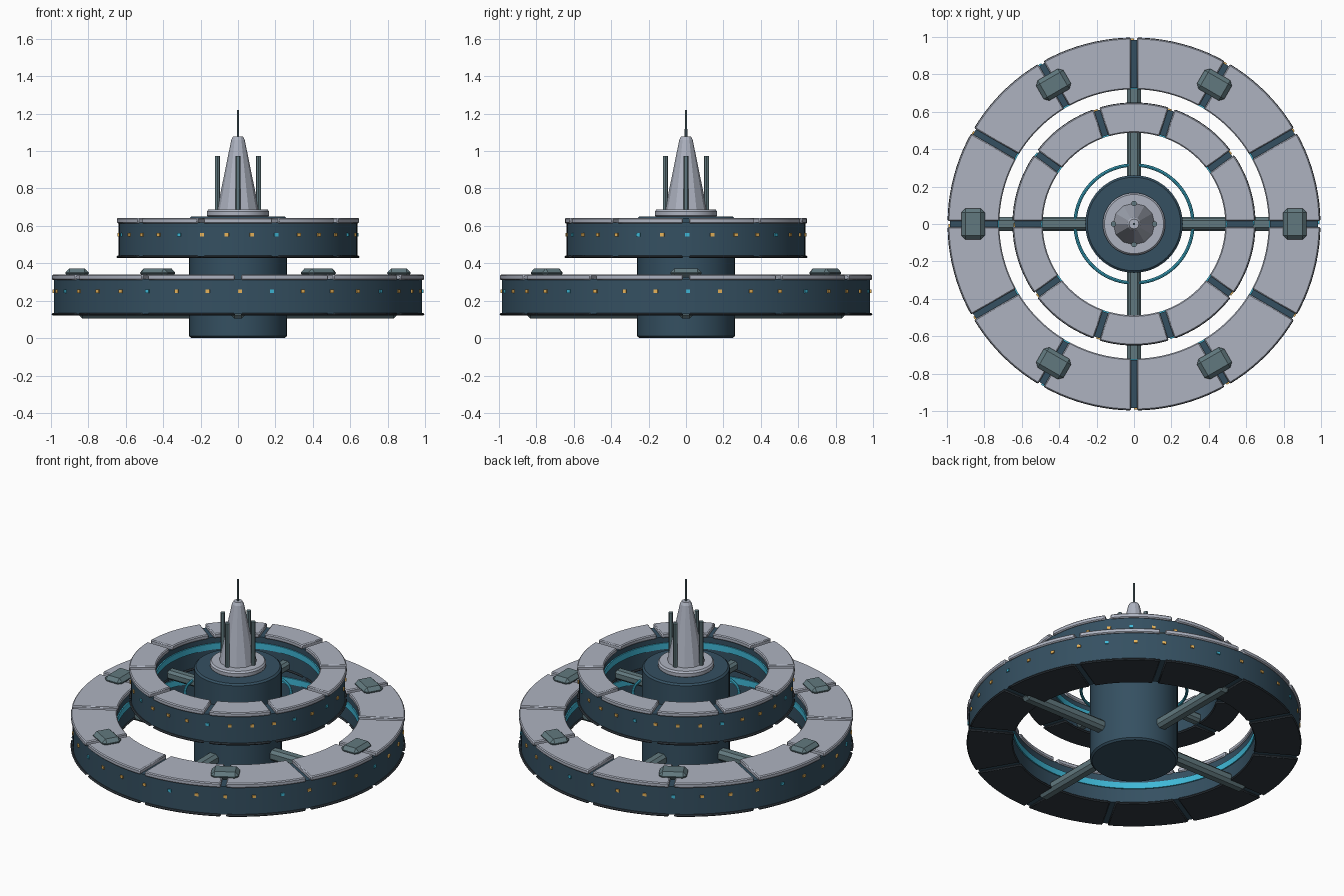
import bpy, bmesh, math
from mathutils import Matrix, Vector

if "Cube" in bpy.data.objects:
    bpy.data.objects.remove(bpy.data.objects["Cube"])


def material(name, r, g, b):
    m = bpy.data.materials.new(name)
    m.diffuse_color = (r, g, b, 1)
    m.use_nodes = True
    m.node_tree.nodes["Principled BSDF"].inputs["Base Color"].default_value = m.diffuse_color
    return m


HULL = material("hull_blue", .035, .08, .12)
PLATE = material("plate_grey", .42, .45, .53)
UNDER = material("under_dark", .03, .04, .05)
FRAME = material("frame_teal", .12, .19, .21)
GLOW = material("glow_cyan", .05, .48, .68)
AMBER = material("lamp_amber", .8, .45, .1)


def finish(name, bm, mat, bevel=0, smooth=True):
    bmesh.ops.recalc_face_normals(bm, faces=bm.faces)
    me = bpy.data.meshes.new(name)
    bm.to_mesh(me)
    bm.free()
    me.materials.append(mat)
    ob = bpy.data.objects.new(name, me)
    bpy.context.collection.objects.link(ob)
    if bevel:
        mod = ob.modifiers.new("bevel", 'BEVEL')
        mod.width = bevel
        mod.segments = 1
        mod.limit_method = 'ANGLE'
        mod.angle_limit = math.radians(40)
    if smooth:
        bpy.ops.object.select_all(action='DESELECT')
        ob.select_set(True)
        bpy.context.view_layer.objects.active = ob
        bpy.ops.object.shade_smooth_by_angle(angle=math.radians(30))
    return ob


def lathe(name, profile, mat, n=96, closed=False, smooth=True):
    """Revolve (r, z) points; closed=True makes a ring, else a capped solid."""
    bm = bmesh.new()
    rows = [[bm.verts.new((r * math.cos(2 * math.pi * k / n), r * math.sin(2 * math.pi * k / n), z))
             for k in range(n)] for r, z in profile]
    pairs = list(zip(rows, rows[1:])) + ([(rows[-1], rows[0])] if closed else [])
    for a, b in pairs:
        for k in range(n):
            j = (k + 1) % n
            bm.faces.new((a[k], a[j], b[j], b[k]))
    if not closed:
        bm.faces.new(rows[0])
        bm.faces.new(rows[-1])
    return finish(name, bm, mat, smooth=smooth)


def band(name, r0, r1, z0, z1, mat):
    return lathe(name, [(r0, z0), (r1, z0), (r1, z1), (r0, z1)], mat, closed=True)


def plates(name, r0, r1, z0, z1, count, gap, mat, steps=10):
    """Ring of separate arc plates with parallel-sided gaps."""
    bm = bmesh.new()
    sector = 2 * math.pi / count
    for c in range(count):
        grid = []
        for s in range(steps + 1):
            col = []
            for r, z in ((r0, z0), (r1, z0), (r1, z1), (r0, z1)):
                off = math.asin(gap / 2 / r)
                a = c * sector + off + (sector - 2 * off) * s / steps
                col.append(bm.verts.new((r * math.cos(a), r * math.sin(a), z)))
            grid.append(col)
        for a, b in zip(grid, grid[1:]):
            for i in range(4):
                j = (i + 1) % 4
                bm.faces.new((a[i], a[j], b[j], b[i]))
        bm.faces.new(grid[0])
        bm.faces.new(grid[-1])
    return finish(name, bm, mat, bevel=.006)


def radial_boxes(name, angles, r, z, size, mat, bevel=0):
    """Boxes placed around the axis, x of each box pointing outward."""
    bm = bmesh.new()
    for a in angles:
        m = (Matrix.Rotation(a, 4, 'Z') @ Matrix.Translation((r, 0, z))
             @ Matrix.Diagonal(Vector((*size, 1))))
        bmesh.ops.create_cube(bm, size=1, matrix=m)
    return finish(name, bm, mat, bevel=bevel, smooth=False)


def rod(name, x, y, r0, r1, z0, z1, n, mat):
    bm = bmesh.new()
    bmesh.ops.create_cone(bm, cap_ends=True, segments=n, radius1=r0, radius2=r1, depth=z1 - z0,
                          matrix=Matrix.Translation((x, y, (z0 + z1) / 2)))
    return finish(name, bm, mat)


def station_ring(tag, r0, r1, z0, z1, count, windows, win_z, strip_z):
    # hull wall, deck plates, keel plates
    band(tag + "_hull", r0 + .008, r1 - .012, z0 + .01, z1 - .025, HULL)
    plates(tag + "_deck_plates", r0, r1 - .002, z1 - .03, z1, count, .032, PLATE)
    plates(tag + "_keel_plates", r0, r1, z0, z0 + .014, count, .032, UNDER)
    # glowing strip on the inner wall
    band(tag + "_inner_strip", r0 + .001, r0 + .012, strip_z - .02, strip_z + .02, GLOW)
    # windows
    step = 2 * math.pi / windows
    for label, mat, test in (("cyan", GLOW, True), ("amber", AMBER, False)):
        angs = [k * step + .01 for k in range(windows) if (k % 4 == 0) == test]
        radial_boxes(f"{tag}_{label}_windows", angs, r1 - .012, win_z, (.014, .022, .017), mat)


QUARTERS = [k * math.pi / 2 for k in range(4)]

# habitat rings
station_ring("lower_ring", .72, .997, .12, .34, 12, 36, .25, .245)
station_ring("upper_ring", .488, .65, .427, .643, 10, 30, .553, .56)

# spokes
radial_boxes("lower_spokes", QUARTERS, .535, .14, (.63, .075, .07), FRAME, .018)
radial_boxes("upper_spokes", QUARTERS, .37, .468, (.27, .065, .06), FRAME, .015)

# docking pods on the lower ring
radial_boxes("docking_pods", [k * math.pi / 3 for k in range(6)], .86, .348,
             (.125, .168, .05), FRAME, .022)

# central hub and halo
lathe("hub", [(.25, 0), (.261, .01), (.261, .64), (.25, .65)], HULL, n=48)
lathe("hub_halo", [(.315 + .009 * math.cos(t * math.pi / 4), .48 + .009 * math.sin(t * math.pi / 4))
                   for t in range(8)], GLOW, closed=True)

# command tower
lathe("tower_base", [(.158, .648), (.167, .655), (.167, .677), (.158, .688)], PLATE, n=48)
lathe("tower_spire", [(.112, .686), (.036, 1.06), (.026, 1.078)], PLATE, n=12, smooth=False)
rod("antenna", 0, 0, .007, .006, 1.07, 1.22, 10, FRAME)
for i, a in enumerate(QUARTERS):
    rod(f"tower_mast_{i + 1}", .11 * math.cos(a), .11 * math.sin(a), .014, .014, .68, .973, 12, FRAME)
